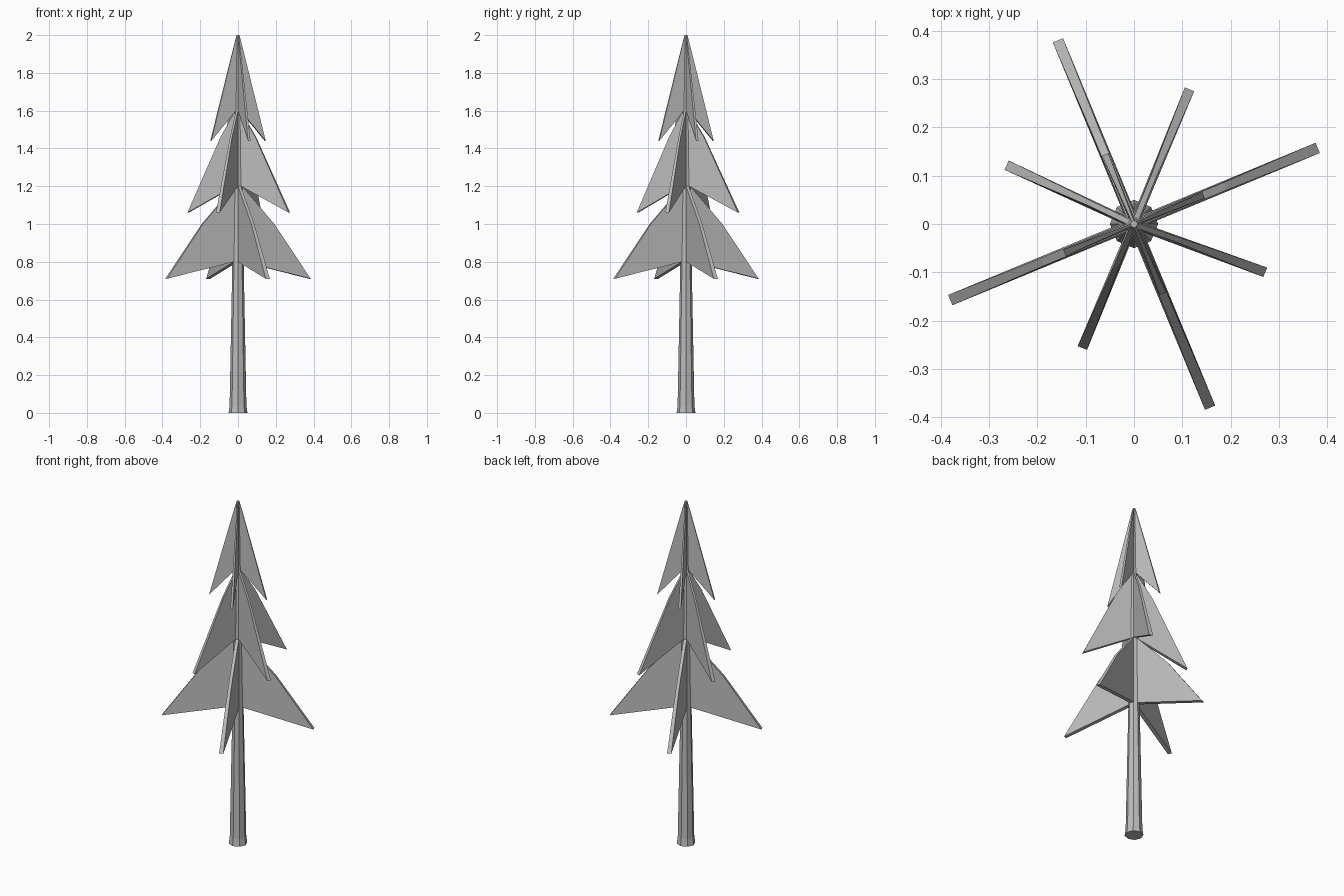
import bpy
import bmesh
import math
from mathutils import Vector

cube = bpy.data.objects.get("Cube")
if cube:
    bpy.data.objects.remove(cube, do_unlink=True)

SIDES = 8

grey = bpy.data.materials.new("plain grey")
grey.use_nodes = True
grey.diffuse_color = (0.5, 0.5, 0.5, 1)
grey.node_tree.nodes["Principled BSDF"].inputs["Base Color"].default_value = (0.5, 0.5, 0.5, 1)

bm = bmesh.new()


def ring(z, r):
    """Octagon of trunk vertices with a corner on the x axis."""
    return [bm.verts.new((r * math.cos(a), r * math.sin(a), z))
            for a in (math.tau * i / SIDES for i in range(SIDES))]


# Tapered trunk with a slightly flared foot
levels = [0.8, 1.2, 1.6, 2.0]
rings = [ring(0, 0.05), ring(0.04, 0.0445)]
rings += [ring(z, 0.045 - 0.01875 * z) for z in levels]
bands = []
for low, high in zip(rings, rings[1:]):
    bands.append([bm.faces.new((low[i], low[(i + 1) % SIDES],
                                high[(i + 1) % SIDES], high[i]))
                  for i in range(SIDES)])
bm.faces.new(rings[0][::-1])
bm.faces.new(rings[-1])


def branch(face, shoulder, tip, width, shift):
    """Pull a trunk face outwards into a drooping fin."""
    n = face.normal
    out = Vector((n.x, n.y, 0)).normalized()
    side = Vector((-out.y, out.x, 0))
    middle = face.calc_center_median().z
    new = bmesh.ops.extrude_discrete_faces(bm, faces=[face])["faces"][0]
    for v in new.verts:
        sign = 1 if v.co.dot(side) > 0 else -1
        if v.co.z > middle:
            half = abs(v.co.dot(side))
            (r, z), move = shoulder, shift * 0.4
        else:
            half = width / 2
            (r, z), move = tip, shift
        v.co = out * r + side * sign * half + move
        v.co.z = z


# Three tiers of four branches, on alternating trunk faces:
# band, first face, shoulder (radius, height), tip, tip width, sideways shift
tiers = [
    (2, 0, (0.205, 1.0), (0.412, 0.71), 0.023, Vector((0, 0, 0))),
    (3, 1, (0.1, 1.46), (0.29, 1.06), 0.021, Vector((0.004, 0.011, 0))),
    (4, 0, (0.016, 1.97), (0.156, 1.44), 0.014, Vector((0, 0, 0))),
]
bm.normal_update()
for band, first, shoulder, tip, width, shift in tiers:
    for face in bands[band][first::2]:
        branch(face, shoulder, tip, width, shift)

bmesh.ops.recalc_face_normals(bm, faces=bm.faces[:])
mesh = bpy.data.meshes.new("fir_tree")
bm.to_mesh(mesh)
bm.free()
mesh.materials.append(grey)
tree = bpy.data.objects.new("fir_tree", mesh)
bpy.context.collection.objects.link(tree)
